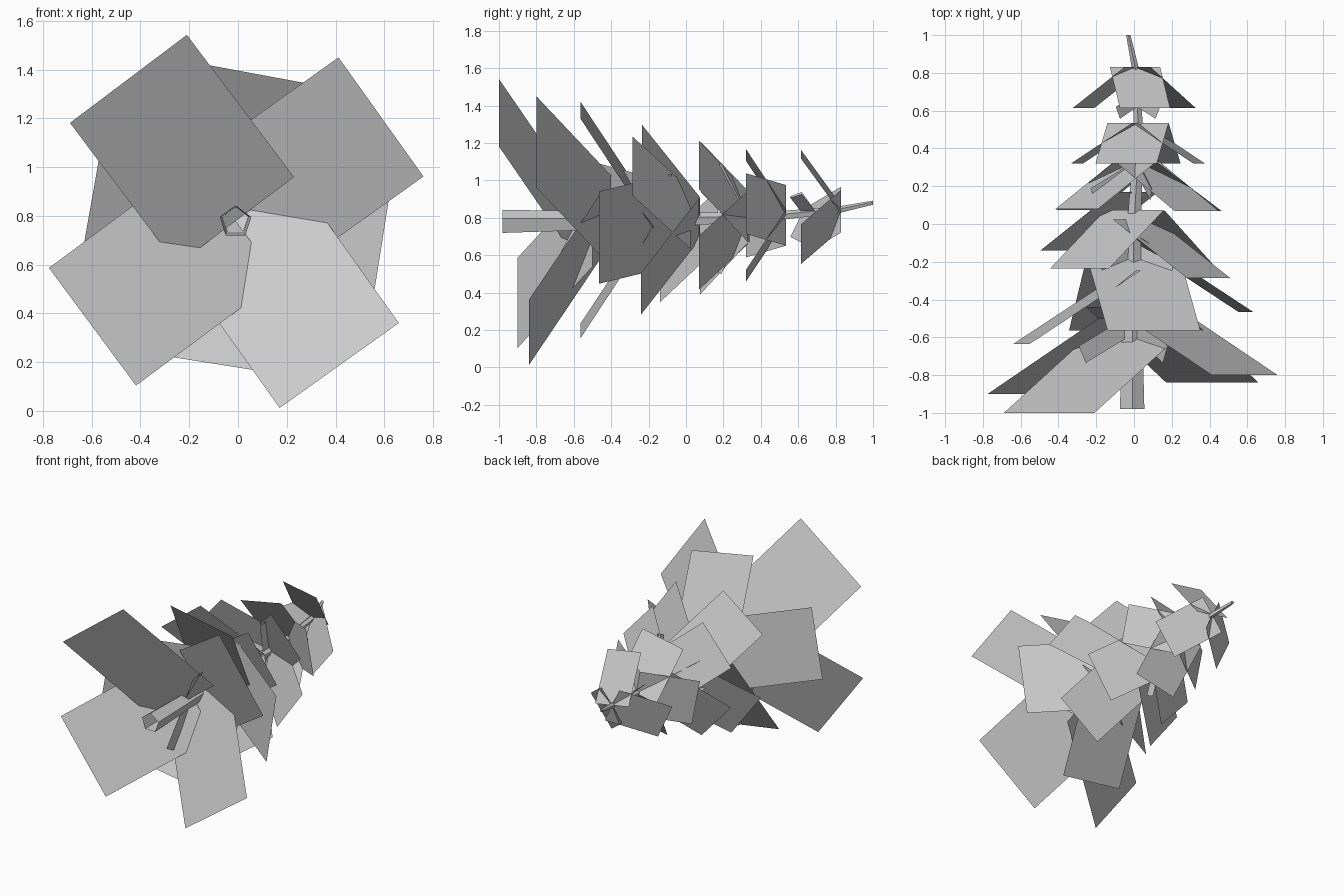
import bpy, math
from mathutils import Vector

if "Cube" in bpy.data.objects:
    bpy.data.objects.remove(bpy.data.objects["Cube"])

# trunk stations: x, y, z, radius
TRUNK = [(-0.01, -0.98, 0.775, 0.068), (-0.01, -0.5, 0.78, 0.055), (0.0, 0.0, 0.79, 0.038),
         (0.025, 0.45, 0.805, 0.027), (0.01, 0.81, 0.84, 0.02), (-0.03, 1.0, 0.88, 0.012)]


def add_mesh(name, verts, faces):
    me = bpy.data.meshes.new(name)
    me.from_pydata(verts, [], faces)
    me.update()
    ob = bpy.data.objects.new(name, me)
    bpy.context.collection.objects.link(ob)
    return ob


def axis_at(y):
    for a, b in zip(TRUNK, TRUNK[1:]):
        if y <= b[1]:
            t = max(0, (y - a[1]) / (b[1] - a[1]))
            return Vector(a[:3]).lerp(Vector(b[:3]), t)
    return Vector(TRUNK[-1][:3])


# trunk: tapered five-sided tube
verts, faces, n = [], [], 5
for x, y, z, r in TRUNK:
    for k in range(n):
        a = 2 * math.pi * k / n + 0.3
        verts.append((x + r * math.cos(a), y, z + r * math.sin(a)))
for i in range(len(TRUNK) - 1):
    for k in range(n):
        j = (k + 1) % n
        faces.append((i*n + k, i*n + j, i*n + n + j, i*n + n + k))
add_mesh("trunk", verts, faces)


def foliage(name, angle, reach, width, y_in, y_out):
    """Flat sloping foliage card leaning outward and back toward the trunk base."""
    a = math.radians(angle)
    out = Vector((math.cos(a), 0, math.sin(a)))
    side = Vector((math.sin(a), 0, -math.cos(a))) * width / 2
    c = axis_at(y_in)
    c.y = 0
    tip = c + out * reach + Vector((0, y_out, 0))
    root = c + Vector((0, y_in, 0))
    add_mesh(name, [root - side, root + side, tip + side, tip - side], [(0, 1, 2, 3)])


# tiers: reach, width, depth, [(angle, outer y)]
TIERS = [
    (0.73, 0.60, 0.40, [(127, -1.0), (216.5, -0.9), (305.5, -0.84), (35.5, -0.8)]),
    (0.60, 0.50, 0.39, [(79.5, -0.565), (170, -0.635), (261, -0.565), (-9, -0.465)]),
    (0.485, 0.39, 0.31, [(127, -0.235), (36, -0.285), (305, -0.24), (217, -0.14)]),
    (0.42, 0.35, 0.26, [(42, 0.07), (140, 0.08), (222, 0.075), (325, 0.07)]),
    (0.33, 0.33, 0.215, [(101, 0.32), (11, 0.32), (281, 0.32), (191, 0.32)]),
    (0.30, 0.27, 0.215, [(80, 0.615), (205, 0.615), (322, 0.615)]),
]
for i, (reach, width, depth, cards) in enumerate(TIERS):
    for j, (ang, y) in enumerate(cards):
        foliage(f"foliage_tier{i + 1}_{j + 1}", ang, reach, width, y + depth, y)


def twig(name, angle, reach, width, y_in):
    """Small narrow card standing edge-on to the trunk direction."""
    a = math.radians(angle)
    out = Vector((math.cos(a), 0, math.sin(a)))
    c = axis_at(y_in)
    d = (out + Vector((0, -0.5, 0))).normalized()
    w = (out * 0.5 + Vector((0, 1, 0))).normalized() * width / 2
    tip = c + d * reach
    add_mesh(name, [c - w, c + w, tip + w, tip - w], [(0, 1, 2, 3)])


# twigs between tiers: y, reach, width, angles
TWIGS = [(-0.53, 0.36, 0.10, (145, 262, 57)), (-0.14, 0.24, 0.08, (20, 140, 275)),
         (0.30, 0.32, 0.07, (145, 75, 265)), (0.66, 0.16, 0.07, (40, 135, 270))]
for i, (y, reach, width, angles) in enumerate(TWIGS):
    for j, ang in enumerate(angles):
        twig(f"twig_{i + 1}_{j + 1}", ang, reach, width, y)
